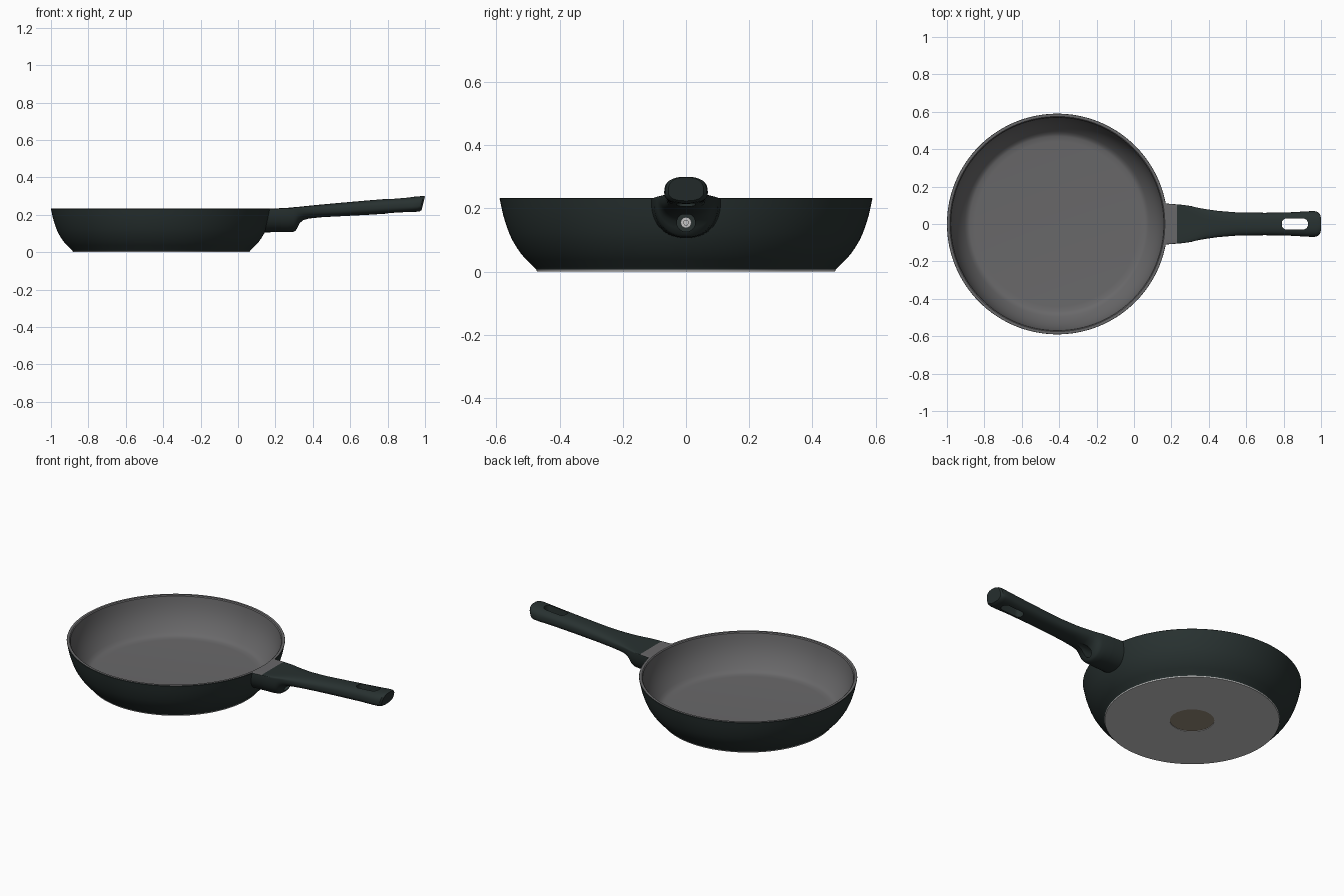
import bpy, bmesh, math
from mathutils import Matrix

if "Cube" in bpy.data.objects:
    bpy.data.objects.remove(bpy.data.objects["Cube"])

PAN_X = -0.41


def material(name, rgb):
    m = bpy.data.materials.new(name)
    m.diffuse_color = (*rgb, 1)
    m.use_nodes = True
    m.node_tree.nodes["Principled BSDF"].inputs["Base Color"].default_value = m.diffuse_color
    return m


DARK = material("dark green black", (0.021, 0.031, 0.030))
GREY = material("coating grey", (0.140, 0.138, 0.142))
BASE = material("base aluminium", (0.56, 0.56, 0.56))
BROWN = material("base bronze", (0.32, 0.27, 0.20))
STEEL = material("screw steel", (0.56, 0.56, 0.56))


def finish(name, bm, mats, angle=32):
    bmesh.ops.recalc_face_normals(bm, faces=bm.faces)
    me = bpy.data.meshes.new(name)
    bm.to_mesh(me)
    bm.free()
    for m in mats:
        me.materials.append(m)
    ob = bpy.data.objects.new(name, me)
    bpy.context.collection.objects.link(ob)
    smooth(ob, angle)
    return ob


def smooth(ob, angle=32):
    bpy.ops.object.select_all(action='DESELECT')
    ob.select_set(True)
    bpy.context.view_layer.objects.active = ob
    bpy.ops.object.shade_smooth_by_angle(angle=math.radians(angle))


def bridge(bm, a, b, mat=0):
    n = len(a)
    for i in range(n):
        j = (i + 1) % n
        bm.faces.new((a[i], a[j], b[j], b[i])).material_index = mat


def cut(ob, cutter):
    cutter.hide_render = True
    mod = ob.modifiers.new("cut", 'BOOLEAN')
    mod.object, mod.solver = cutter, 'EXACT'
    bpy.context.view_layer.objects.active = ob
    bpy.ops.object.modifier_apply(modifier=mod.name)
    bpy.data.objects.remove(cutter)


# Pan body: lathe of (radius, z, material of the band that starts here)
D, G, B, A = 0, 1, 2, 3
OUTER = [(0.474, 0.006), (0.481, 0.014), (0.505, 0.037), (0.521, 0.055), (0.535, 0.075),
         (0.549, 0.098), (0.560, 0.122), (0.570, 0.150), (0.579, 0.180), (0.585, 0.207), (0.590, 0.231)]
INNER = [(0.589, 0.233), (0.575, 0.233), (0.570, 0.228), (0.566, 0.200), (0.558, 0.165),
         (0.546, 0.130), (0.530, 0.098), (0.512, 0.070), (0.495, 0.049), (0.482, 0.036),
         (0.468, 0.030), (0.44, 0.028)]
profile = [(0.12, 0.003, A), (0.12, 0.0, A), (0.472, 0.0, A)]
profile += [(r, z, D) for r, z in OUTER] + [(r, z, G) for r, z in INNER]
bm = bmesh.new()
N = 128
rings = [[bm.verts.new((PAN_X + r * math.cos(2 * math.pi * i / N), r * math.sin(2 * math.pi * i / N), z))
          for i in range(N)] for r, z, _ in profile]
for k in range(len(rings) - 1):
    bridge(bm, rings[k], rings[k + 1], profile[k][2])
bm.faces.new(rings[0]).material_index = B      # bronze centre of the base
bm.faces.new(rings[-1]).material_index = G     # cooking floor
finish("pan_body", bm, [DARK, GREY, BROWN, BASE])


def pan_radius(z):
    for (r0, z0), (r1, z1) in zip(OUTER, OUTER[1:]):
        if z <= z1:
            return r0 + (r1 - r0) * (z - z0) / (z1 - z0)
    return OUTER[-1][0]


def section(w, top, bottom, mid, n_top, n_bot, count=56):
    """Rounded cross-section as (y, z) points: widest at height mid."""
    pts = []
    for i in range(count):
        a = 2 * math.pi * i / count
        c, s = math.cos(a), math.sin(a)
        e = 2 / (n_top if s >= 0 else n_bot)
        y = math.copysign(abs(c) ** e, c) * w
        h = top - mid if s >= 0 else mid - bottom
        pts.append((y, mid + math.copysign(abs(s) ** e, s) * h))
    return pts


# Bracket: U-shaped sleeve fitted to the pan wall, grey on top (both ends are buried)
bm = bmesh.new()
near = [bm.verts.new((PAN_X + math.sqrt((pan_radius(z) - 0.005) ** 2 - y * y), y, z))
        for y, z in section(0.110, 0.2335, 0.106, 0.224, 9, 2.3)]
far = [bm.verts.new((0.23, y, z)) for y, z in section(0.105, 0.2350, 0.107, 0.225, 9, 2.3)]
bridge(bm, near, far)
bmesh.ops.recalc_face_normals(bm, faces=bm.faces)
for f in bm.faces:
    if f.normal.z > 0.8:
        f.material_index = 1
finish("bracket", bm, [DARK, GREY])

# Handle: loft of sections (x, half width, top, bottom, widest height, top and bottom roundness)
SECTIONS = [
    (0.230, 0.105, 0.235, 0.107, 0.225, 9, 2.3), (0.265, 0.102, 0.237, 0.107, 0.226, 6, 2.3),
    (0.297, 0.097, 0.240, 0.109, 0.227, 5, 2.3), (0.309, 0.095, 0.241, 0.116, 0.227, 4.5, 2.3),
    (0.320, 0.092, 0.242, 0.135, 0.228, 4, 2.3), (0.332, 0.089, 0.243, 0.155, 0.228, 4, 2.3),
    (0.350, 0.085, 0.245, 0.170, 0.228, 3.6, 2.3), (0.380, 0.080, 0.248, 0.180, 0.227, 3.2, 2.4),
    (0.450, 0.070, 0.255, 0.187, 0.225, 2.8, 2.5), (0.550, 0.062, 0.264, 0.192, 0.228, 2.6, 2.5),
    (0.700, 0.060, 0.277, 0.200, 0.238, 2.6, 2.5), (0.850, 0.063, 0.289, 0.209, 0.246, 2.6, 2.5),
    (0.940, 0.068, 0.296, 0.214, 0.248, 2.6, 2.5), (0.975, 0.069, 0.299, 0.216, 0.250, 2.6, 2.5),
    (0.992, 0.065, 0.300, 0.218, 0.252, 2.6, 2.5), (1.000, 0.056, 0.298, 0.224, 0.254, 2.6, 2.5)]
bm = bmesh.new()
rings = []
for x, *sec in SECTIONS:
    slant = 0.25 * max(0, min(1, (x - 0.8) / 0.17))   # end face leans back
    rings.append([bm.verts.new((x - slant * (sec[1] - z), y, z)) for y, z in section(*sec)])
for a, b in zip(rings, rings[1:]):
    bridge(bm, a, b)
bm.faces.new(rings[0])
bm.faces.new(rings[-1])
handle = finish("handle", bm, [DARK])

# Hanging slot through the handle
bm = bmesh.new()
slot = []
for cx, cy, a0 in ((0.905, 0.004, 0), (0.815, 0.004, 90), (0.815, -0.004, 180), (0.905, -0.004, 270)):
    for k in range(9):
        a = math.radians(a0 + k * 90 / 8)
        slot.append((cx + 0.025 * math.cos(a), cy + 0.025 * math.sin(a)))
low = [bm.verts.new((x, y, 0.1)) for x, y in slot]
high = [bm.verts.new((x, y, 0.4)) for x, y in slot]
bridge(bm, low, high)
bm.faces.new(low)
bm.faces.new(high)
cut(handle, finish("slot_cutter", bm, [DARK]))


def x_cylinder(name, r, x0, x1, z, mat, sides=40):
    bm = bmesh.new()
    bmesh.ops.create_cone(bm, cap_ends=True, segments=sides, radius1=r, radius2=r, depth=x1 - x0,
                          matrix=Matrix.Translation(((x0 + x1) / 2, 0, z)) @ Matrix.Rotation(math.pi / 2, 4, 'Y'))
    return finish(name, bm, [mat])


# Screw recess under the handle, and the screw with a hex socket
cut(handle, x_cylinder("recess_cutter", 0.029, 0.272, 0.39, 0.155, DARK))
smooth(handle)
screw = x_cylinder("screw", 0.017, 0.262, 0.284, 0.155, STEEL)
cut(screw, x_cylinder("socket_cutter", 0.008, 0.278, 0.30, 0.155, STEEL, 6))
smooth(screw)
